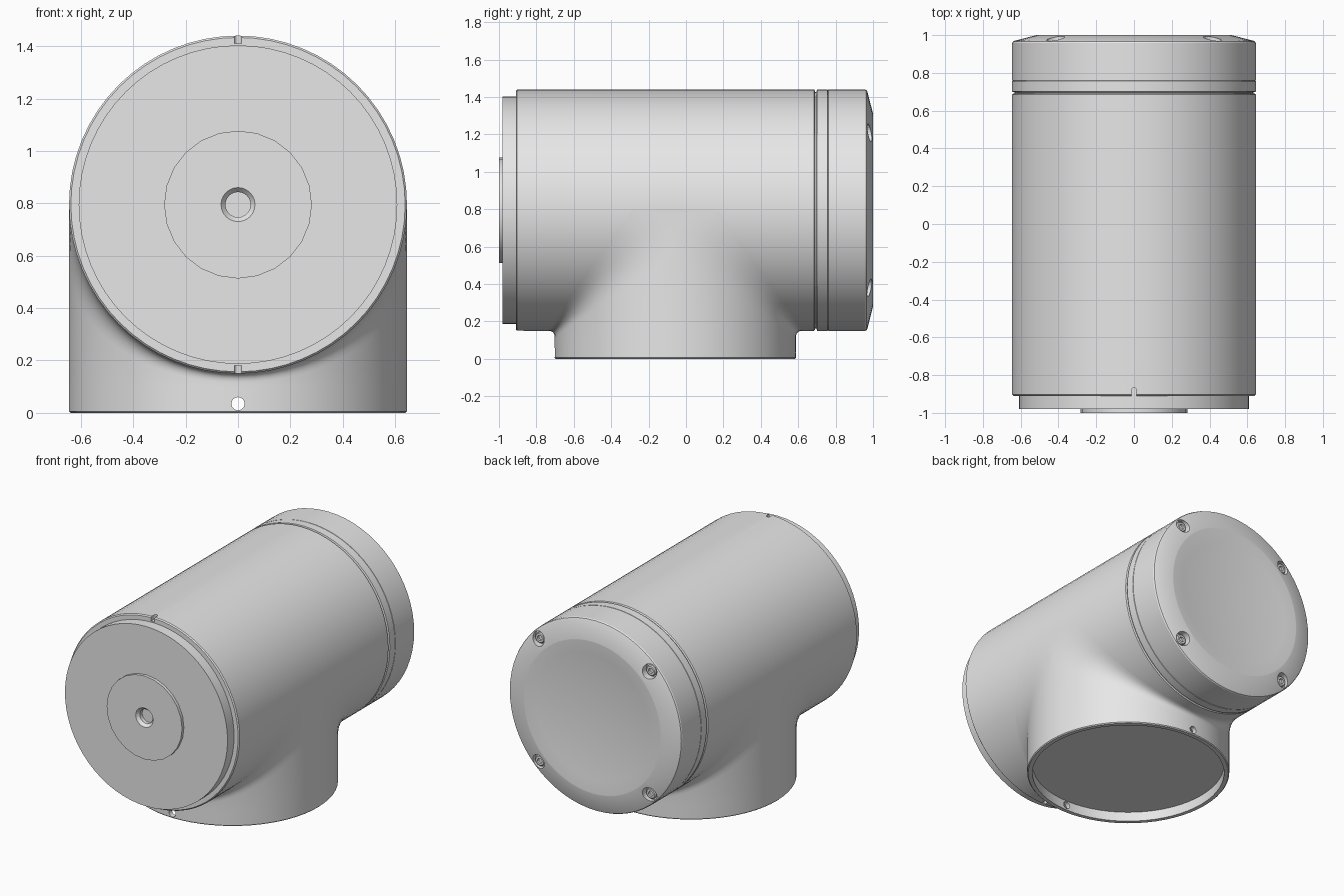
import bpy, bmesh, math
from mathutils import Vector, Matrix

if "Cube" in bpy.data.objects:
    bpy.data.objects.remove(bpy.data.objects["Cube"])

R, C, Y0, N = 0.645, 0.795, -0.057, 64   # tube radius, axis height, neck centre y, segments

grey = bpy.data.materials.new("light_grey")
grey.diffuse_color = (0.8, 0.8, 0.8, 1)
grey.use_nodes = True
grey.node_tree.nodes["Principled BSDF"].inputs["Base Color"].default_value = grey.diffuse_color


def finish(name, bm):
    bmesh.ops.remove_doubles(bm, verts=bm.verts, dist=1e-5)
    bmesh.ops.recalc_face_normals(bm, faces=bm.faces)
    me = bpy.data.meshes.new(name)
    bm.to_mesh(me)
    bm.free()
    me.materials.append(grey)
    ob = bpy.data.objects.new(name, me)
    bpy.context.collection.objects.link(ob)
    return ob


def lathe(name, profile, centre, axis="Y", n=N):
    """Spin (radius, position) pairs around an axis; both ends lie on the axis."""
    bm = bmesh.new()
    rings = []
    for r, t in profile:
        ring = []
        for i in range(n if r > 0 else 1):
            a = 2 * math.pi * i / n
            u, v = r * math.cos(a), r * math.sin(a)
            p = Vector((u, t, v)) if axis == "Y" else Vector((u, v, t))
            ring.append(bm.verts.new(p + Vector(centre)))
        rings.append(ring)
    for a, b in zip(rings, rings[1:]):
        for i in range(n):
            j = (i + 1) % n
            quad = [a[i % len(a)], a[j % len(a)], b[j % len(b)], b[i % len(b)]]
            bm.faces.new(list(dict.fromkeys(quad)))
    return finish(name, bm)


def cut(target, cutter):
    cutter.hide_render = True
    cutter.hide_set(True)
    m = target.modifiers.new(cutter.name, "BOOLEAN")
    m.operation, m.solver, m.object = "DIFFERENCE", "EXACT", cutter


def rod(name, r, a, b, centre, axis="Y", n=24):
    return lathe(name, [(0, a), (r, a), (r, b), (0, b)], centre, axis, n)


# Horizontal body tube
body = lathe("body_tube", [(0, -0.91), (0.638, -0.91), (R, -0.903), (R, 0.685),
                           (0.638, 0.691), (0, 0.691)], (0, 0, C))

# Alignment notches at the front rim, top and bottom
for label, z in (("top", C + R), ("bottom", C - R)):
    cut(body, rod(label + "_notch_end_cutter", 0.013, -0.03, 0.03, (0, -0.88, z), "Z"))
    bm = bmesh.new()
    bmesh.ops.create_cube(bm, size=1, matrix=Matrix.Translation((0, -0.905, z))
                          @ Matrix.Diagonal((0.026, 0.05, 0.06, 1)))
    cut(body, finish(label + "_notch_cutter", bm))

# Front plate and raised centre disc with a countersunk hole
lathe("front_plate", [(0, -0.945), (0.15, -0.945), (0.15, -0.98), (0.608, -0.98),
                      (0.608, -0.90), (0, -0.90)], (0, 0, C))
lathe("centre_disc", [(0, -0.955), (0.048, -0.955), (0.048, -0.98), (0.065, -1.0),
                      (0.282, -1.0), (0.282, -0.97), (0.1, -0.94), (0, -0.94)],
      (0, 0, C), n=24)

# Rear cap with a shadow gap, a fine seam, a sloped rim and a dished face
dish = [(0.51 * k / 6, 0.97 + 0.03 * (k / 6) ** 2) for k in range(6, -1, -1)]
cap = lathe("rear_cap", [(0, 0.68), (0.632, 0.68), (0.632, 0.697), (R, 0.701),
                         (R, 0.757), (0.640, 0.759), (R, 0.761), (R, 0.958),
                         (0.641, 0.966), (0.63, 0.971), (0.515, 1.0)] + dish, (0, 0, C))

# Four recessed socket screws
for i, (sx, sz) in enumerate(((1, 1), (-1, 1), (-1, -1), (1, -1)), 1):
    pos = (sx * 0.415, 0, C + sz * 0.415)
    cut(cap, rod(f"screw_hole_cutter_{i}", 0.048, 0.945, 1.05, pos))
    lathe(f"cap_screw_{i}", [(0, 0.955), (0.017, 0.955), (0.017, 0.97), (0.03, 0.97),
                             (0.036, 0.964), (0.036, 0.94), (0, 0.94)], pos, n=18)

# Neck collar with a recessed floor and two cross holes
collar = lathe("neck_collar", [(0, 0.065), (0.612, 0.065), (0.612, 0), (0.639, 0),
                               (R, 0.006), (R, 0.1), (0, 0.1)], (0, Y0, 0), "Z")
for label, y in (("front", -R), ("back", R)):
    cut(collar, rod(label + "_hole_cutter", 0.025, -0.1, 0.1, (0, Y0 + y, 0.035)))

# Neck blending upward into the body tube
bm = bmesh.new()
STEPS = 8
sides = {}
for s in (-1, 1):
    cols = []
    for i in range(N // 2 + 1):
        a = -math.pi / 2 + 2 * math.pi * i / N
        x, k = R * math.sin(a), R * abs(math.cos(a))
        d = 0.23 + 0.45 * abs(math.cos(a))
        pts = [(k, 0.1)]
        for j in range(STEPS + 1):
            t = j / STEPS
            w0, w1, w2 = (1 - t) ** 2, 2 * t * (1 - t), t * t
            pts.append((w0 * k + w1 * k + w2 * d, C - (w0 * d + w1 * k + w2 * k)))
        cols.append([bm.verts.new((x, Y0 + s * y, z)) for y, z in pts])
    for a, b in zip(cols, cols[1:]):
        for j in range(STEPS + 1):
            bm.faces.new((a[j], b[j], b[j + 1], a[j + 1]))
    sides[s] = cols
# Flat cheeks between the front and back blends
for e in (0, -1):
    f, b = sides[-1][e], sides[1][e]
    bm.faces.new((f[1], f[2], b[2]))
    for j in range(2, STEPS + 1):
        bm.faces.new((f[j], f[j + 1], b[j + 1], b[j]))
finish("neck_blend", bm)

# Smooth shading with crisp edges on every visible part
bpy.ops.object.select_all(action="DESELECT")
for ob in bpy.context.collection.objects:
    if not ob.hide_render:
        ob.select_set(True)
        bpy.context.view_layer.objects.active = ob
bpy.ops.object.shade_smooth_by_angle(angle=math.radians(20))
